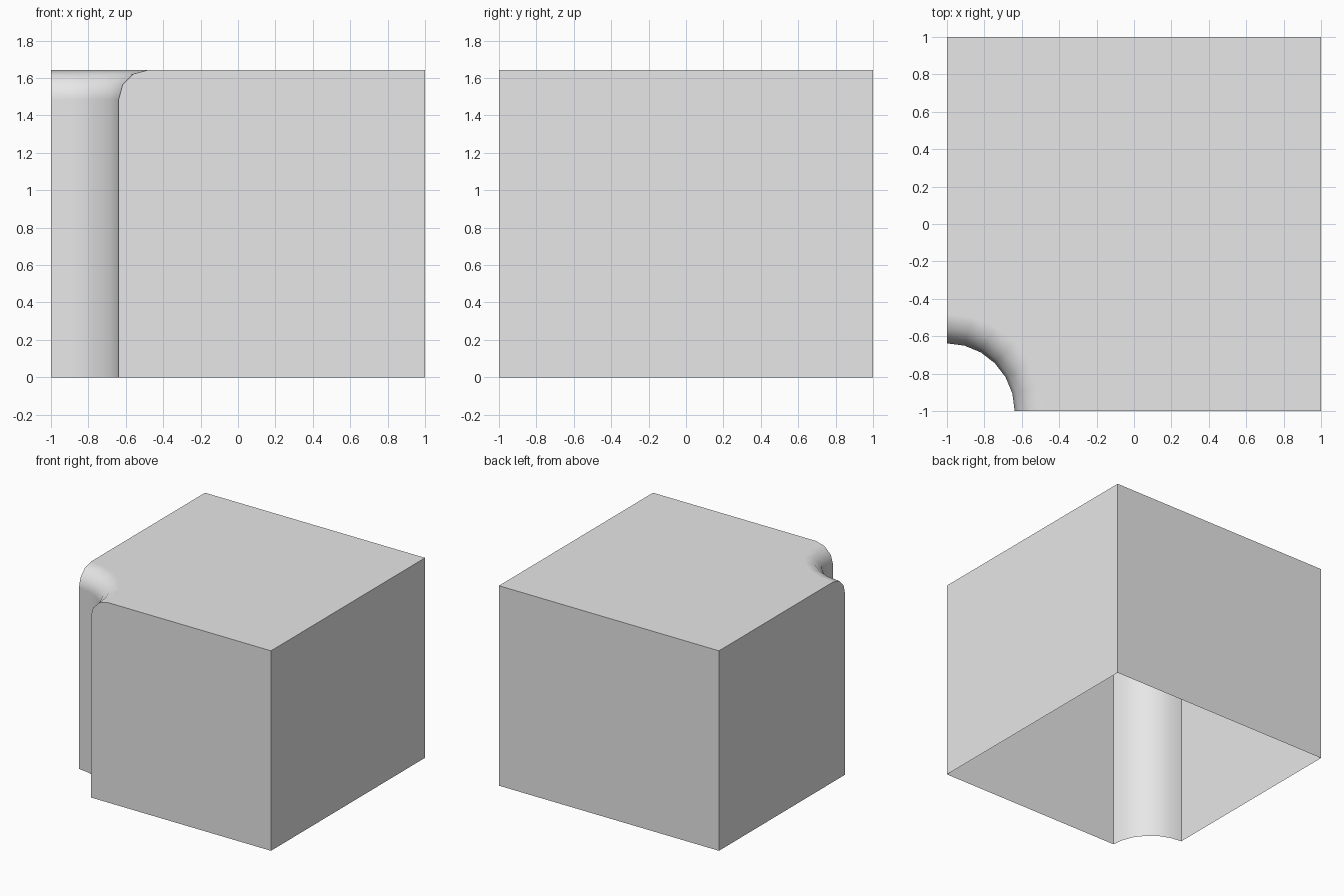
import bpy, bmesh
from math import sin, cos, pi, radians

if "Cube" in bpy.data.objects:
    bpy.data.objects.remove(bpy.data.objects["Cube"], do_unlink=True)

HEIGHT = 1.643
NOTCH = 0.362      # radius of the scooped corner
FILLET = 0.158     # radius of the rounded top lip
ARC_STEPS, LIP_STEPS = 6, 3

grey = bpy.data.materials.new("light grey")
grey.use_nodes = True
grey.diffuse_color = (0.8, 0.8, 0.8, 1)
grey.node_tree.nodes["Principled BSDF"].inputs["Base Color"].default_value = (0.8, 0.8, 0.8, 1)

bm = bmesh.new()

# Profile of the scooped corner: straight wall, then rounded lip (radius, height)
profile = [(NOTCH, 0)]
for i in range(LIP_STEPS + 1):
    a = pi / 2 * i / LIP_STEPS
    profile.append((NOTCH + FILLET * (1 - cos(a)), HEIGHT - FILLET * (1 - sin(a))))

# Sweep the profile a quarter turn about the front corner
columns = []
for j in range(ARC_STEPS + 1):
    t = pi / 2 * j / ARC_STEPS
    columns.append([bm.verts.new((-1 + r * cos(t), -1 + r * sin(t), z)) for r, z in profile])
for c, d in zip(columns, columns[1:]):
    for k in range(len(profile) - 1):
        bm.faces.new((c[k], c[k + 1], d[k + 1], d[k]))

# Remaining three square corners, as bottom and top pairs
front, back, side = [[bm.verts.new((x, y, z)) for z in (0, HEIGHT)]
                     for x, y in ((1, -1), (1, 1), (-1, 1))]

# Outer walls and top; the underside is open
bm.faces.new((front[0], back[0], back[1], front[1]))
bm.faces.new((back[0], side[0], side[1], back[1]))
bm.faces.new([front[0], front[1]] + columns[0][::-1])
bm.faces.new([side[0], side[1]] + columns[-1][::-1])
bm.faces.new([front[1], back[1], side[1]] + [c[-1] for c in columns[::-1]])
bmesh.ops.recalc_face_normals(bm, faces=bm.faces)

# Smooth the scoop and lip, keep the box edges sharp
for f in bm.faces:
    f.smooth = True
for e in bm.edges:
    e.smooth = e.is_boundary or e.calc_face_angle() < radians(40)

mesh = bpy.data.meshes.new("notched_block")
bm.to_mesh(mesh)
bm.free()
mesh.materials.append(grey)
block = bpy.data.objects.new("notched_block", mesh)
bpy.context.collection.objects.link(block)

# Large flat faces keep flat shading where they meet the lip
weighted = block.modifiers.new("flat_faces", "WEIGHTED_NORMAL")
weighted.keep_sharp = True
weighted.weight = 100
